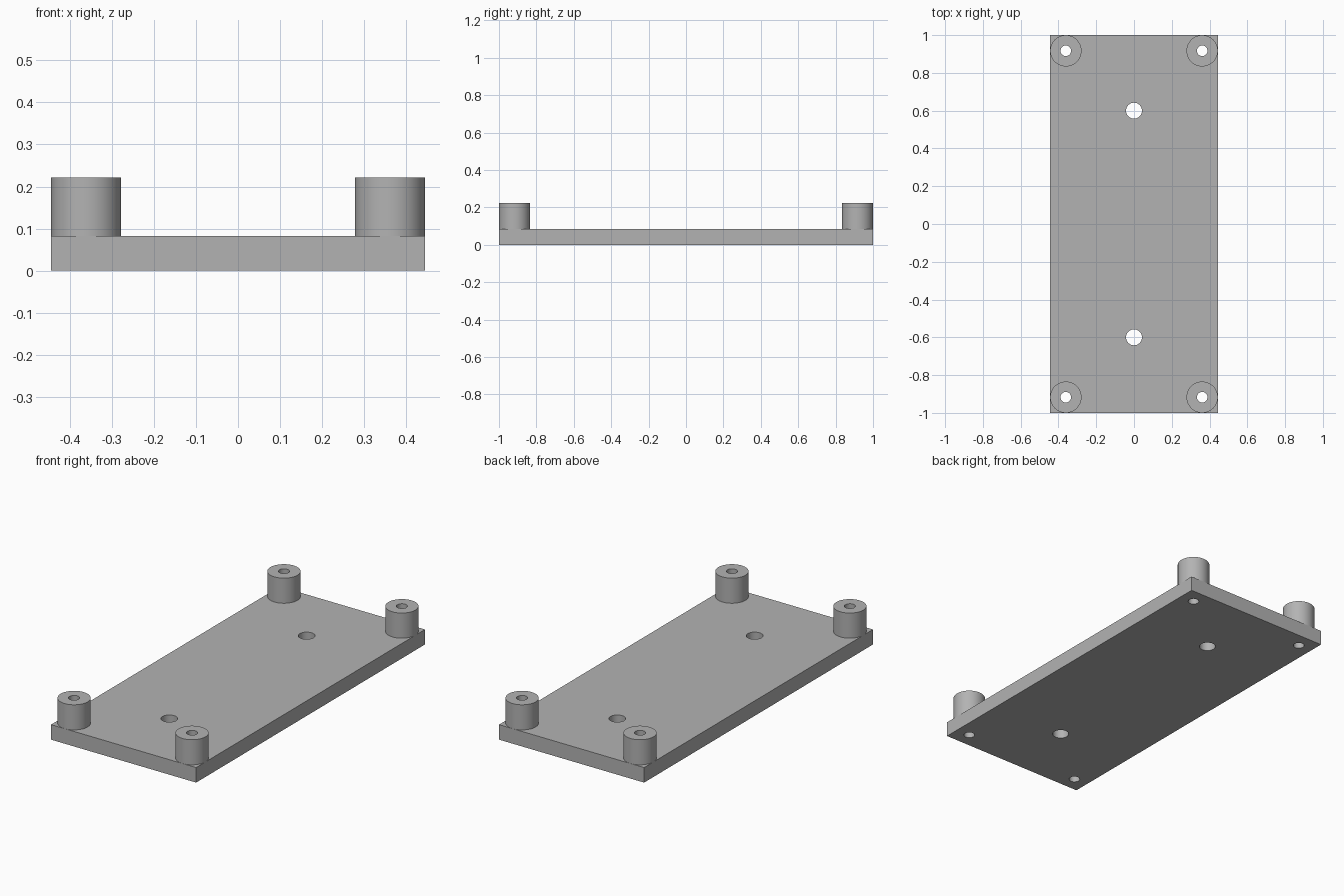
import bpy, bmesh
from math import radians
from mathutils import Matrix

WIDTH, LENGTH, THICK, TOP = 0.888, 2.0, 0.083, 0.222
POST_R, BORE_R, HOLE_R = 0.083, 0.028, 0.042
POST_X, POST_Y, HOLE_Y = 0.361, 0.917, 0.6
SEGMENTS = 64

if "Cube" in bpy.data.objects:
    bpy.data.objects.remove(bpy.data.objects["Cube"])

grey = bpy.data.materials.new("plain_grey")
grey.use_nodes = True
colour = (0.45, 0.45, 0.45, 1)
grey.diffuse_color = colour
grey.node_tree.nodes["Principled BSDF"].inputs["Base Color"].default_value = colour


def make_object(name, bm):
    bmesh.ops.recalc_face_normals(bm, faces=bm.faces)
    mesh = bpy.data.meshes.new(name)
    bm.to_mesh(mesh)
    bm.free()
    mesh.materials.append(grey)
    obj = bpy.data.objects.new(name, mesh)
    bpy.context.collection.objects.link(obj)
    return obj


def activate(obj):
    bpy.ops.object.select_all(action="DESELECT")
    obj.select_set(True)
    bpy.context.view_layer.objects.active = obj


def shade(obj):
    activate(obj)
    bpy.ops.object.shade_smooth_by_angle(angle=radians(30))


corners = [(sx * POST_X, sy * POST_Y) for sx in (-1, 1) for sy in (-1, 1)]

# Base plate
bm = bmesh.new()
bmesh.ops.create_cube(bm, size=1, matrix=Matrix.Translation((0, 0, THICK / 2))
                      @ Matrix.Diagonal((WIDTH, LENGTH, THICK, 1)))
plate = make_object("base_plate", bm)

# Screw holes through the plate: four under the posts, two on the centre line
bm = bmesh.new()
holes = [(x, y, BORE_R) for x, y in corners] + [(0, s * HOLE_Y, HOLE_R) for s in (-1, 1)]
for x, y, r in holes:
    bmesh.ops.create_cone(bm, cap_ends=True, segments=SEGMENTS, radius1=r, radius2=r,
                          depth=THICK * 3, matrix=Matrix.Translation((x, y, THICK / 2)))
cutter = make_object("hole_cutter", bm)
cutter.hide_render = True
boolean = plate.modifiers.new("holes", "BOOLEAN")
boolean.operation = "DIFFERENCE"
boolean.solver = "EXACT"
boolean.object = cutter
activate(plate)
bpy.ops.object.modifier_apply(modifier="holes")
bpy.data.objects.remove(cutter)
shade(plate)

# Hollow corner posts: a tube profile spun around the post axis
for x, y in corners:
    bm = bmesh.new()
    profile = [(BORE_R, THICK), (BORE_R, TOP), (POST_R, TOP), (POST_R, THICK)]
    verts = [bm.verts.new((r, 0, z)) for r, z in profile]
    edges = [bm.edges.new(pair) for pair in zip(verts, verts[1:])]
    bmesh.ops.spin(bm, geom=verts + edges, cent=(0, 0, 0), axis=(0, 0, 1),
                   angle=radians(360), steps=SEGMENTS)
    bmesh.ops.remove_doubles(bm, verts=bm.verts, dist=0.0001)
    side = ("back" if y > 0 else "front") + ("_left" if x > 0 else "_right")
    post = make_object(side + "_post", bm)
    post.location = (x, y, 0)
    shade(post)
